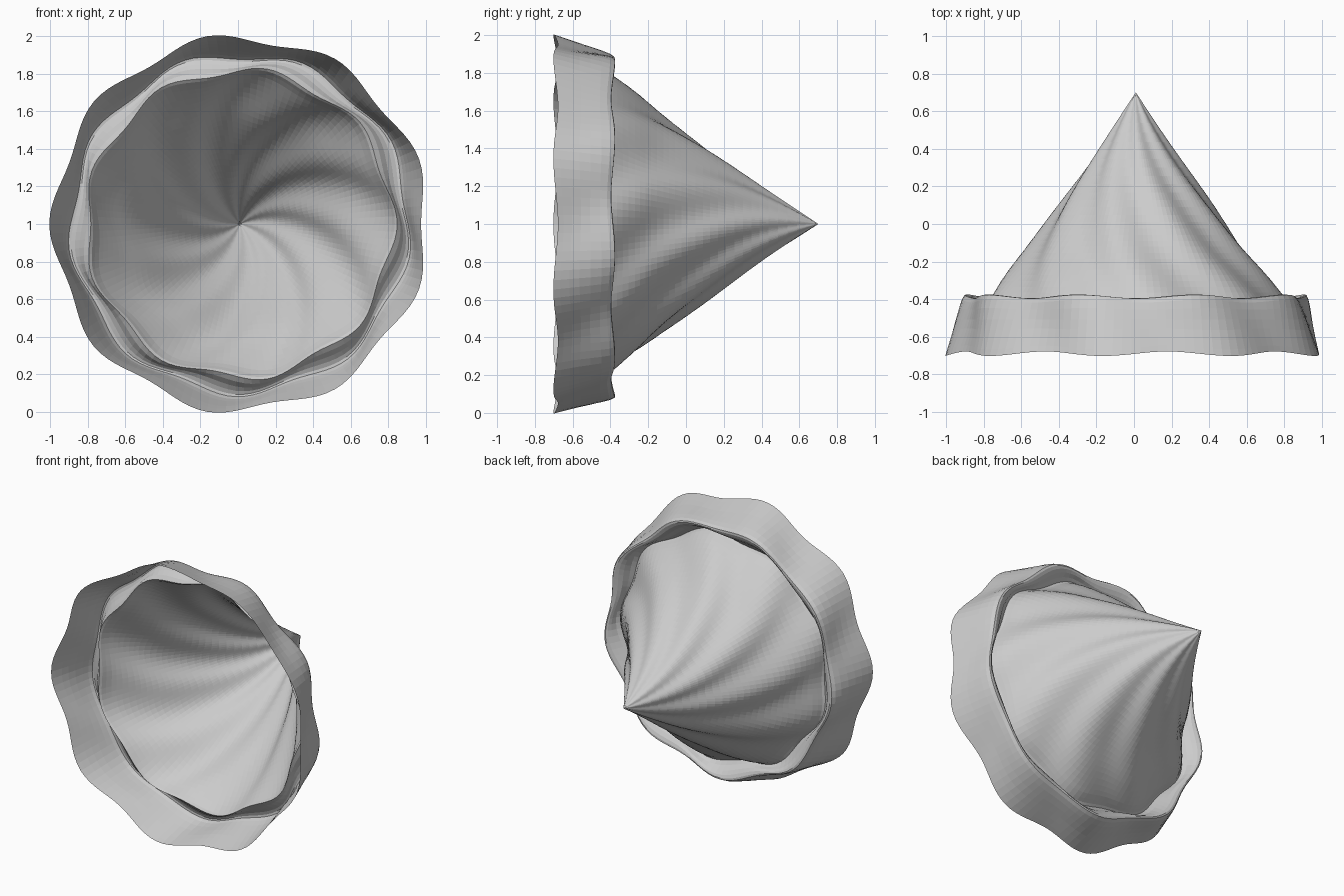
import bpy, bmesh, math
from mathutils import Vector

cube = bpy.data.objects.get("Cube")
if cube:
    bpy.data.objects.remove(cube, do_unlink=True)

SEGMENTS = 126
WAVES = 9
AXIS = Vector((0.01, 0.0, 1.0))

# Shell profile from tip to flared rim:
# radius, depth, radial ripple, depth ripple, ripple angle, rows to the next point
PROFILE = [
    (0.00, 0.70, 0.000, 0.000, 98, 7),
    (0.20, 0.39, 0.009, 0.000, 84, 7),
    (0.41, 0.09, 0.017, 0.000, 69, 6),
    (0.56, -0.12, 0.021, 0.000, 59, 5),
    (0.68, -0.27, 0.022, 0.000, 50, 4),
    (0.77, -0.39, 0.022, 0.000, 43, 3),
    (0.815, -0.46, 0.022, 0.004, 40, 2),
    (0.85, -0.41, 0.022, 0.008, 34, 2),
    (0.885, -0.385, 0.022, 0.010, 30, 2),
    (0.91, -0.41, 0.022, 0.008, 28, 3),
    (0.95, -0.56, 0.024, -0.004, 23, 3),
    (0.989, -0.69, 0.025, -0.012, 20, 0),
]


def smooth_rows(points):
    """Catmull-Rom rows through the profile points."""
    rows = []
    for i in range(len(points) - 1):
        a, b, c, d = (points[min(max(i + k, 0), len(points) - 1)] for k in (-1, 0, 1, 2))
        for s in range(b[5]):
            t = s / b[5]
            rows.append([0.5 * (2 * q + (r - p) * t + (2 * p - 5 * q + 4 * r - u) * t * t
                                + (3 * q - p - 3 * r + u) * t ** 3)
                         for p, q, r, u in zip(a[:5], b[:5], c[:5], d[:5])])
    rows.append(list(points[-1][:5]))
    return rows


def ring(bm, row):
    """One rippled ring of vertices around the axis."""
    radius, depth, ripple, sway, phase = row
    verts = []
    for i in range(SEGMENTS):
        angle = math.tau * i / SEGMENTS
        wave = math.cos(WAVES * (angle - math.radians(phase)))
        r = radius + ripple * wave
        verts.append(bm.verts.new(AXIS + Vector(
            (r * math.cos(angle), depth + sway * wave, r * math.sin(angle)))))
    return verts


# Twisted, fluted cone with folded lip and flared skirt, as one open sheet
bm = bmesh.new()
rows = smooth_rows(PROFILE)
tip = bm.verts.new(AXIS + Vector((0, rows[0][1], 0)))
rings = [ring(bm, row) for row in rows[1:]]
for i in range(SEGMENTS):
    j = (i + 1) % SEGMENTS
    bm.faces.new((tip, rings[0][j], rings[0][i]))
    for inner, outer in zip(rings, rings[1:]):
        bm.faces.new((inner[i], inner[j], outer[j], outer[i]))

mesh = bpy.data.meshes.new("fluted_shell")
bm.to_mesh(mesh)
bm.free()
shell = bpy.data.objects.new("fluted_shell", mesh)
bpy.context.collection.objects.link(shell)

# Plain grey
grey = bpy.data.materials.new("light_grey")
grey.use_nodes = True
colour = (0.6, 0.6, 0.6, 1.0)
grey.diffuse_color = colour
grey.node_tree.nodes["Principled BSDF"].inputs["Base Color"].default_value = colour
mesh.materials.append(grey)
